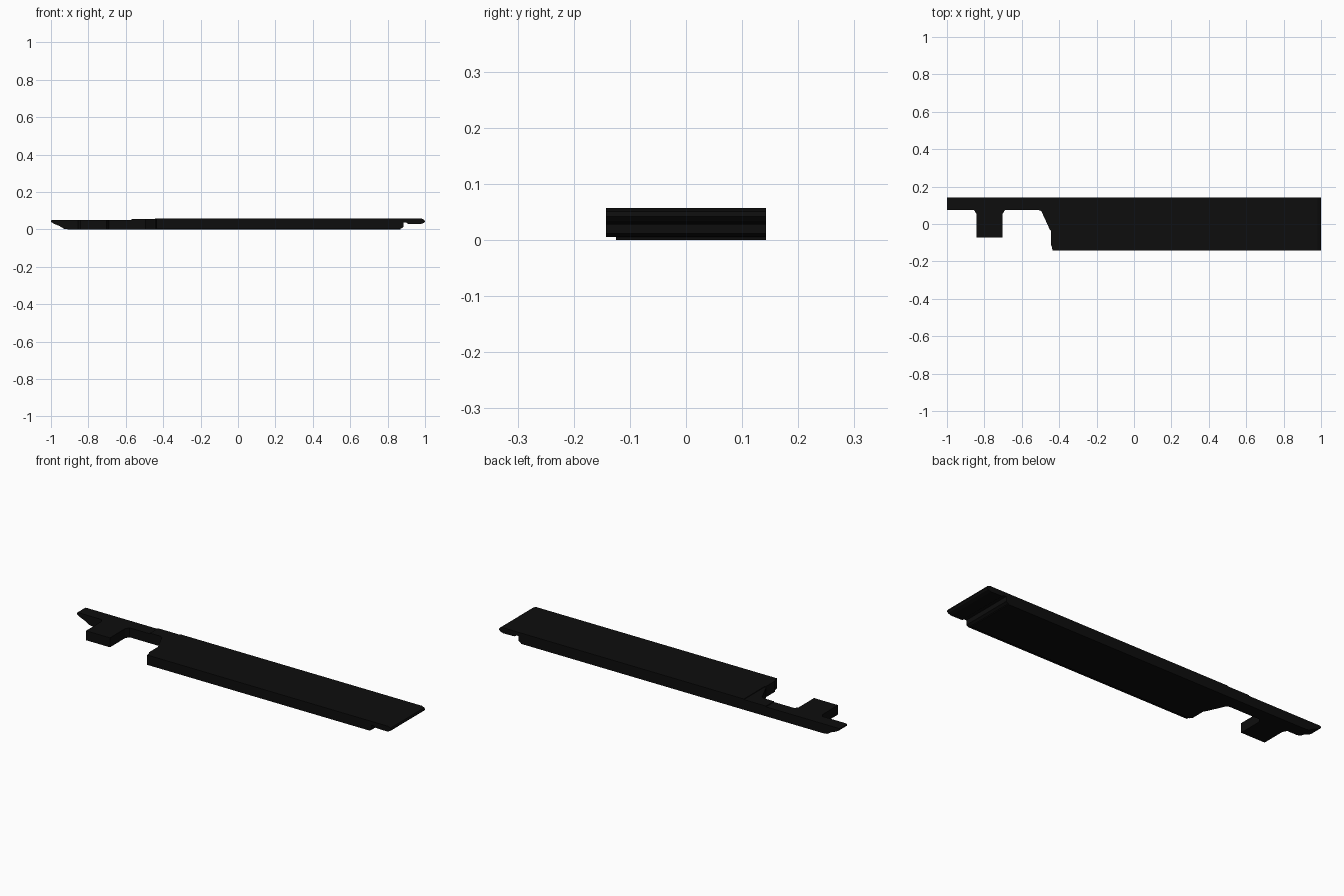
import bpy, bmesh
from mathutils import Vector

if "Cube" in bpy.data.objects:
    bpy.data.objects.remove(bpy.data.objects["Cube"])

black = bpy.data.materials.new("black")
black.diffuse_color = (0.004, 0.004, 0.004, 1)
black.use_nodes = True
black.node_tree.nodes["Principled BSDF"].inputs["Base Color"].default_value = black.diffuse_color


def prism(name, pts, lo, hi, axis):
    """Extrude an outline: axis 'z' takes (x, y) points, axis 'y' takes (x, z)."""
    bm = bmesh.new()
    place = (lambda a, b: (a, b, lo)) if axis == 'z' else (lambda a, b: (a, lo, b))
    face = bm.faces.new([bm.verts.new(place(a, b)) for a, b in pts])
    new = bmesh.ops.extrude_face_region(bm, geom=[face])['geom']
    d = Vector((0, 0, hi - lo)) if axis == 'z' else Vector((0, hi - lo, 0))
    bmesh.ops.translate(bm, vec=d, verts=[v for v in new if isinstance(v, bmesh.types.BMVert)])
    bmesh.ops.recalc_face_normals(bm, faces=bm.faces)
    me = bpy.data.meshes.new(name)
    bm.to_mesh(me)
    bm.free()
    me.materials.append(black)
    ob = bpy.data.objects.new(name, me)
    bpy.context.collection.objects.link(ob)
    return ob


W = 0.1425   # half width
T = 0.057    # full height

# wide slab, with a slightly narrower underside plate
prism("main_slab", [(-0.435, -W), (0.85, -W), (0.85, W), (-0.44, W), (-0.44, -0.03),
                    (-0.445, -0.04), (-0.445, -0.11), (-0.44, -0.12)], 0.005, T, 'z')
prism("underside_plate", [(-0.435, -0.125), (0.87, -0.125), (0.87, W), (-0.44, W),
                          (-0.44, -0.03), (-0.445, -0.04), (-0.445, -0.11)], 0, 0.005, 'z')

# thin rounded lip at the right end, with a groove behind it
prism("end_lip", [(0.85, 0.005), (0.873, 0.005), (0.884, 0.012), (0.884, 0.037), (0.897, 0.037),
                  (0.91, 0.029), (0.975, 0.028), (0.993, 0.034), (1.0, 0.042), (0.996, 0.051),
                  (0.982, T), (0.85, T)], -W, W, 'y')

# sloped shoulder joining slab and rail, one step lower
prism("shoulder", [(-0.57, 0.075), (-0.51, 0.075), (-0.495, 0.068), (-0.45, -0.03),
                   (-0.44, -0.04), (-0.44, W), (-0.57, W)], 0, 0.054, 'z')

# narrow rail along the back, undercut at its left tip
prism("rail", [(-1.0, 0.04), (-0.985, 0.03), (-0.955, 0.018), (-0.93, 0.003), (-0.91, 0),
               (-0.57, 0), (-0.57, 0.05), (-0.995, 0.05), (-1.0, 0.047)], 0.075, W, 'y')

# square tab hanging forward from the rail, flared where it joins
prism("tab", [(-0.855, 0.075), (-0.843, 0.055), (-0.843, -0.073), (-0.702, -0.073), (-0.702, 0.055),
              (-0.69, 0.075)], 0, 0.05, 'z')
